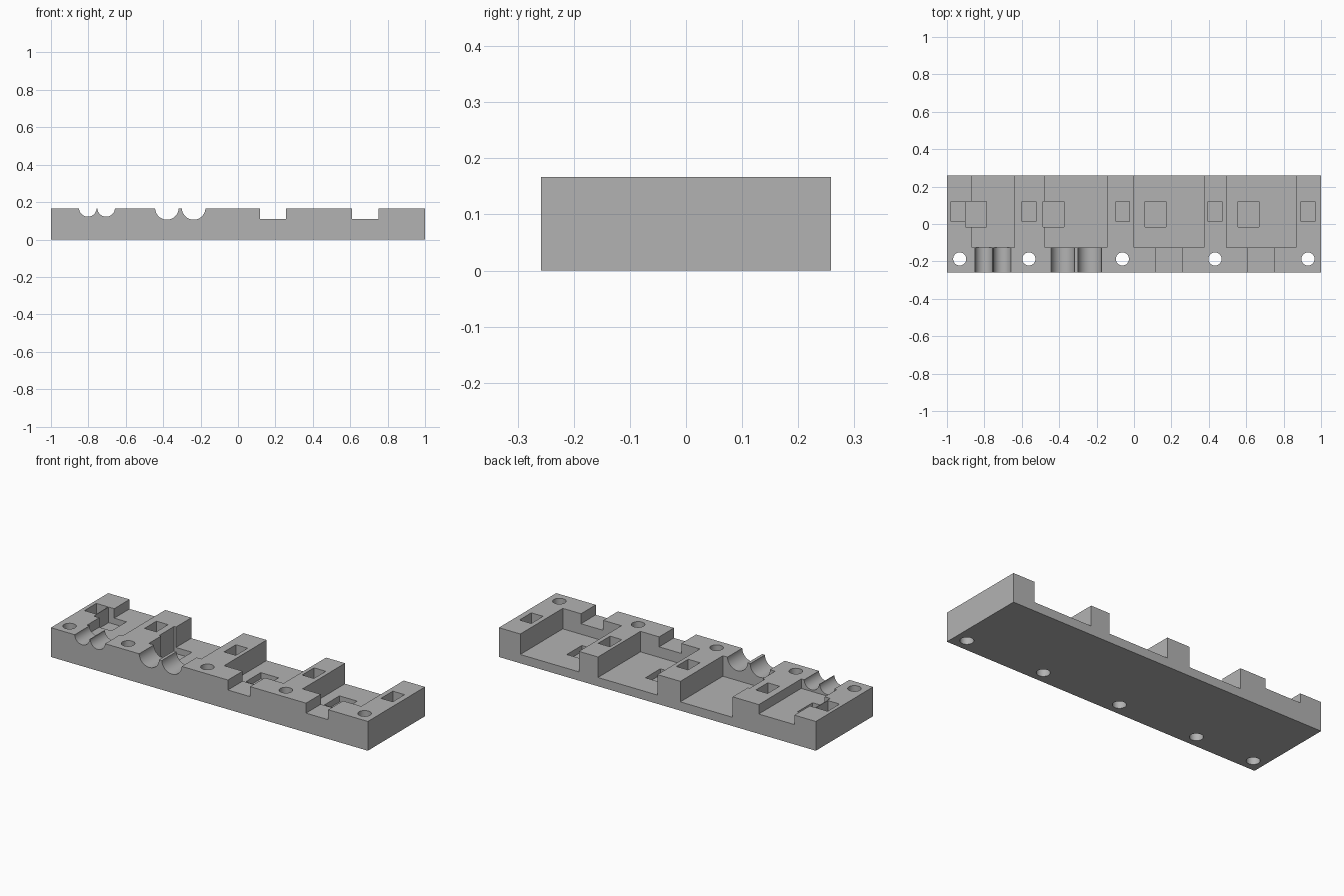
import bpy
from math import pi

cube = bpy.data.objects.get("Cube")
if cube:
    bpy.data.objects.remove(cube, do_unlink=True)

TOP, HALF_Y = 0.167, 0.258
OVER = TOP + 0.05

grey = bpy.data.materials.new("mid grey")
grey.use_nodes = True
grey.diffuse_color = (0.45, 0.45, 0.45, 1)
grey.node_tree.nodes["Principled BSDF"].inputs["Base Color"].default_value = (0.45, 0.45, 0.45, 1)


def box(name, x0, x1, y0, y1, z0, z1):
    bpy.ops.mesh.primitive_cube_add(size=1, location=((x0 + x1) / 2, (y0 + y1) / 2, (z0 + z1) / 2))
    ob = bpy.context.object
    ob.name = name
    ob.scale = (x1 - x0, y1 - y0, z1 - z0)
    bpy.ops.object.transform_apply(location=False, rotation=False, scale=True)
    return ob


def rod(name, radius, depth, location, tilt=0):
    bpy.ops.mesh.primitive_cylinder_add(vertices=48, radius=radius, depth=depth,
                                        location=location, rotation=(tilt, 0, 0))
    ob = bpy.context.object
    ob.name = name
    return ob


base = box("slotted_base", -1, 1, -HALF_Y, HALF_Y, 0, TOP)
base.data.materials.append(grey)


def cut(cutter):
    cutter.data.materials.append(grey)
    cutter.hide_render = True
    mod = base.modifiers.new("cut", "BOOLEAN")
    mod.operation = "DIFFERENCE"
    mod.solver = "EXACT"
    mod.object = cutter
    bpy.context.view_layer.objects.active = base
    bpy.ops.object.modifier_apply(modifier=mod.name)
    bpy.data.objects.remove(cutter, do_unlink=True)


# Bays open to the back, each with a deeper square well
for x0, x1, well, floor in ((-0.865, -0.64, -0.9, 0.113), (-0.475, -0.145, -0.487, 0.05),
                            (0, 0.375, 0.06, 0.05), (0.495, 0.865, 0.556, 0.05)):
    cut(box("bay", x0, x1, -0.125, HALF_Y + 0.1, floor, OVER))
    cut(box("well", well, well + 0.112, -0.015, 0.12, floor - 0.035, OVER))

# Blind rectangular sockets in the posts
for x in (-0.941, -0.562, -0.06, 0.433, 0.93):
    cut(box("socket", x - 0.037, x + 0.037, 0.013, 0.12, 0.085, OVER))

# Round screw holes through the front wall
for x in (-0.932, -0.562, -0.062, 0.433, 0.93):
    cut(rod("screw_hole", 0.035, 0.6, (x, -0.187, 0.1)))

# Square channels through the front wall
for x in (0.187, 0.68):
    cut(box("channel", x - 0.07, x + 0.07, -0.35, -0.1, 0.11, OVER))

# Paired half-round channels through the front wall
for x, r in ((-0.803, 0.047), (-0.705, 0.047), (-0.38, 0.063), (-0.237, 0.063)):
    cut(rod("round_channel", r, 0.25, (x, -0.225, 0.169), pi / 2))

# Smooth round walls, sharp corners
bpy.ops.object.select_all(action="DESELECT")
base.select_set(True)
bpy.context.view_layer.objects.active = base
bpy.ops.object.shade_smooth_by_angle(angle=pi / 6)
